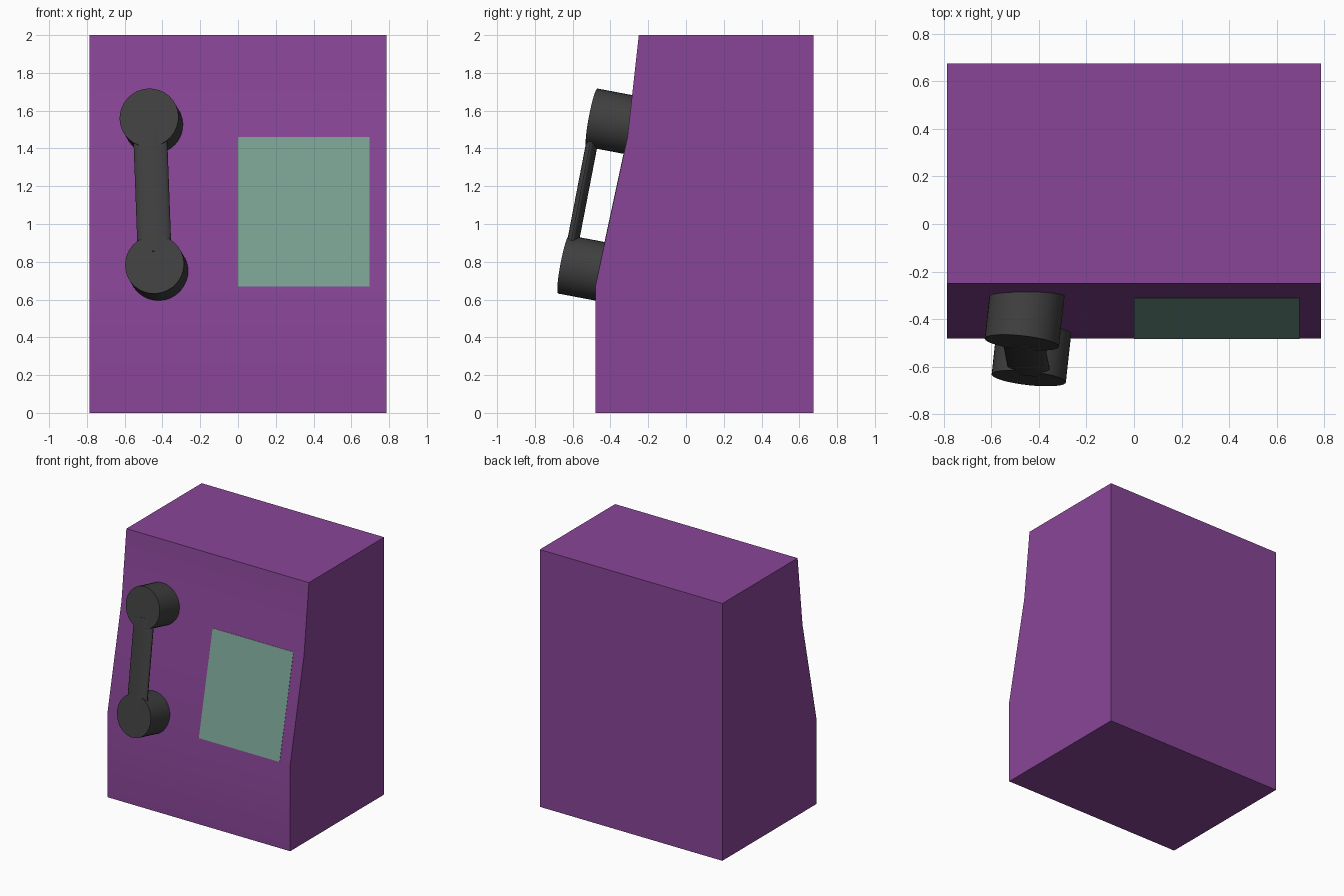
import bpy, bmesh, math
from mathutils import Matrix, Vector

if "Cube" in bpy.data.objects:
    bpy.data.objects.remove(bpy.data.objects["Cube"])


def material(name, rgb):
    m = bpy.data.materials.new(name)
    m.diffuse_color = (*rgb, 1)
    m.use_nodes = True
    m.node_tree.nodes["Principled BSDF"].inputs["Base Color"].default_value = m.diffuse_color
    return m


purple = material("purple", (0.25, 0.06, 0.31))
green = material("pale_green", (0.19, 0.36, 0.29))
black = material("charcoal", (0.05, 0.05, 0.05))


def finish(name, bm, mat, matrix=Matrix.Identity(4)):
    mesh = bpy.data.meshes.new(name)
    bm.transform(matrix)
    bmesh.ops.recalc_face_normals(bm, faces=bm.faces)
    bm.to_mesh(mesh)
    bm.free()
    ob = bpy.data.objects.new(name, mesh)
    bpy.context.collection.objects.link(ob)
    mesh.materials.append(mat)
    bpy.ops.object.select_all(action='DESELECT')
    bpy.context.view_layer.objects.active = ob
    ob.select_set(True)
    bpy.ops.object.shade_smooth_by_angle(angle=math.radians(30))
    return ob


def extrude_profile(name, profile, x0, x1, mat):
    """Sweep a (y, z) side profile from x0 to x1."""
    bm = bmesh.new()
    face = bm.faces.new([bm.verts.new((x0, y, z)) for y, z in profile])
    new = bmesh.ops.extrude_face_region(bm, geom=[face])["geom"]
    bmesh.ops.translate(bm, vec=(x1 - x0, 0, 0),
                        verts=[v for v in new if isinstance(v, bmesh.types.BMVert)])
    return finish(name, bm, mat)


def cylinder(name, mat, matrix, radius=1.0, depth=1.0):
    bm = bmesh.new()
    bmesh.ops.create_cone(bm, cap_ends=True, segments=32,
                          radius1=radius, radius2=radius, depth=depth)
    return finish(name, bm, mat, matrix)


# Housing with a sloped front
extrude_profile("housing", [(-0.48, 0), (-0.48, 0.67), (-0.31, 1.46),
                            (-0.25, 2), (0.675, 2), (0.675, 0)], -0.785, 0.785, purple)

# Keypad panel lying on the middle slope
extrude_profile("keypad_panel", [(-0.482, 0.67), (-0.312, 1.46),
                                 (-0.305, 1.46), (-0.475, 0.67)], 0, 0.695, green)

# Handset frame: local z runs along the handset, local y points into the housing
top, bottom = Vector((-0.471, -0.498, 1.563)), Vector((-0.442, -0.648, 0.786))
along = (top - bottom).normalized()
inward = Vector((0.11, 1, -0.19))
inward = (inward - along * inward.dot(along)).normalized()
rot = Matrix((inward.cross(along), inward, along)).transposed().to_4x4()

# Earpiece and mouthpiece discs
for name, p in (("earpiece", top), ("mouthpiece", bottom)):
    length = 0.22
    cylinder(name, black, Matrix.Translation(p + inward * length / 2) @ rot
             @ Matrix.Rotation(math.pi / 2, 4, 'X'), 0.157, length)

# Flattened round grip, running a little over both discs
grip_mid = (top + bottom) / 2 + inward * 0.026
cylinder("grip", black, Matrix.Translation(grip_mid) @ rot
         @ Matrix.Diagonal((0.09, 0.03, 0.65, 1)))
